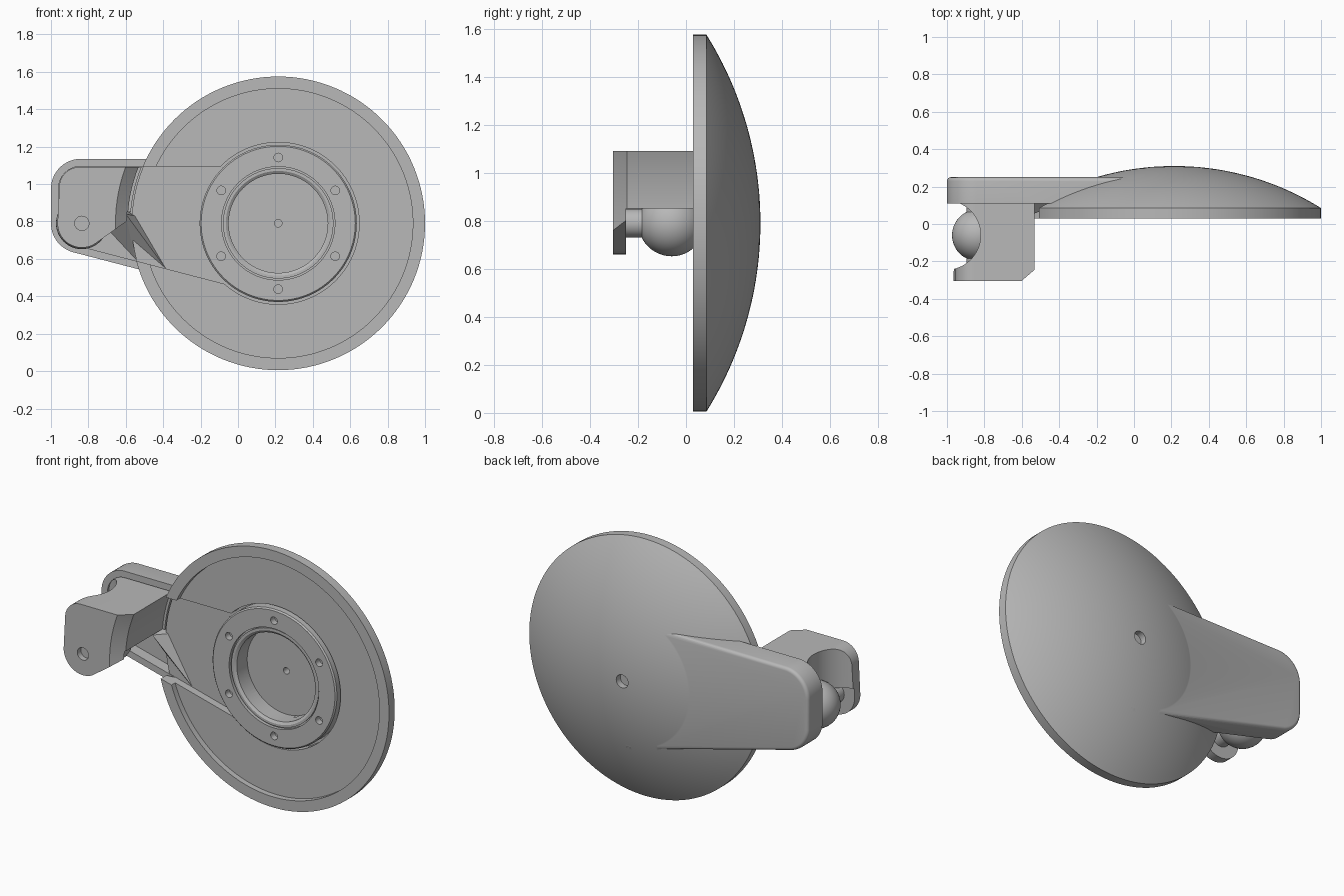
import bpy, bmesh, math
from mathutils import Vector, geometry

old = bpy.data.objects.get("Cube")
if old:
    bpy.data.objects.remove(old, do_unlink=True)

CX, CZ = 0.215, 0.79        # dish axis
BX, BY, BZ = -0.835, -0.06, 0.79   # ball centre

grey = bpy.data.materials.new("plain grey")
grey.use_nodes = True
grey.diffuse_color = (0.48, 0.48, 0.48, 1)
bsdf = next(n for n in grey.node_tree.nodes if n.type == 'BSDF_PRINCIPLED')
bsdf.inputs["Base Color"].default_value = grey.diffuse_color
bsdf.inputs["Roughness"].default_value = 0.6


def finish(name, bm):
    bmesh.ops.remove_doubles(bm, verts=bm.verts, dist=0.0001)
    bmesh.ops.recalc_face_normals(bm, faces=bm.faces)
    mesh = bpy.data.meshes.new(name)
    bm.to_mesh(mesh)
    bm.free()
    mesh.materials.append(grey)
    obj = bpy.data.objects.new(name, mesh)
    bpy.context.collection.objects.link(obj)
    return obj


def lathe(name, profile, x=CX, z=CZ, steps=96):
    """Revolve (radius, y) points about an axis along y."""
    bm = bmesh.new()
    vs = [bm.verts.new((x + r, y, z)) for r, y in profile]
    es = [bm.edges.new(p) for p in zip(vs, vs[1:])]
    bmesh.ops.spin(bm, geom=vs + es, cent=(x, 0, z), axis=(0, 1, 0),
                   angle=math.tau, steps=steps)
    return finish(name, bm)


def rod(name, x, z, r, y0, y1, steps=48):
    return lathe(name, [(0, y0), (r, y0), (r, y1), (0, y1)], x, z, steps)


def hull(circles, inset=0.0, n=64):
    """Outline stretched round circles given as (x, z, radius)."""
    pts = [Vector((x + (r - inset) * math.cos(math.tau * i / n),
                   z + (r - inset) * math.sin(math.tau * i / n)))
           for x, z, r in circles for i in range(n)]
    return [pts[i] for i in geometry.convex_hull_2d(pts)]


def prism(name, outline, y0, y1, round_back=0.0):
    bm = bmesh.new()
    front = bm.faces.new([bm.verts.new((p.x, y0, p.y)) for p in outline])
    ext = bmesh.ops.extrude_face_region(bm, geom=[front], use_keep_orig=True)
    back = [v for v in ext["geom"] if isinstance(v, bmesh.types.BMVert)]
    bmesh.ops.translate(bm, verts=back, vec=(0, y1 - y0, 0))
    if round_back:
        es = [e for e in bm.edges if all(abs(v.co.y - y1) < 1e-5 for v in e.verts)]
        bmesh.ops.bevel(bm, geom=es, offset=round_back, segments=4,
                        profile=0.5, affect='EDGES')
    return finish(name, bm)


def box(name, lo, hi):
    bm = bmesh.new()
    bmesh.ops.create_cube(bm, size=1)
    lo, hi = Vector(lo), Vector(hi)
    for v in bm.verts:
        v.co = (lo + hi) / 2 + v.co * (hi - lo)
    return finish(name, bm)


def combine(target, tool, operation='DIFFERENCE'):
    mod = target.modifiers.new("cut", 'BOOLEAN')
    mod.operation, mod.solver, mod.object = operation, 'EXACT', tool
    bpy.context.view_layer.objects.active = target
    bpy.ops.object.modifier_apply(modifier=mod.name)
    bpy.data.objects.remove(tool, do_unlink=True)


def smooth(obj, angle=30):
    bpy.ops.object.select_all(action='DESELECT')
    obj.select_set(True)
    bpy.context.view_layer.objects.active = obj
    bpy.ops.object.shade_smooth_by_angle(angle=math.radians(angle))


# Domed dish with a shallow recess in its front
R, edge, crown = 0.785, 0.085, 0.31
rise = crown - edge
sphere = (R * R + rise * rise) / (2 * rise)
cap = math.asin(R / sphere)
dome = [(sphere * math.sin(cap * (1 - i / 24)),
         crown - sphere * (1 - math.cos(cap * (1 - i / 24)))) for i in range(25)]
dish = lathe("dish_and_arm", [(0, 0.065), (0.72, 0.065), (0.72, 0.03), (R, 0.03)] + dome, steps=128)

# Tapered arm running behind the dish
ARM = [(-0.84, 0.975, 0.16), (-0.84, 0.79, 0.16), (0.0, 0.965, 0.17), (CX, 0.5, 0.145)]
combine(dish, prism("arm", hull(ARM), 0.11, 0.25, 0.02), 'UNION')

# Channel through the rim, deeper pocket in the arm, ring pocket and centre pit
inner = hull(ARM, 0.04)
combine(dish, prism("channel", inner, -0.05, 0.112))
pocket = prism("arm_pocket", inner, 0.05, 0.18)
combine(pocket, rod("pocket_limit", CX, CZ, R - 0.002, 0, 0.3, 128))
combine(dish, pocket)
combine(dish, rod("ring_pocket", CX, CZ, 0.433, 0, 0.114, 96))
combine(dish, rod("pit", CX, CZ, 0.265, 0, 0.16, 96))
combine(dish, rod("centre_hole", CX, CZ, 0.02, 0, 0.5, 32))
combine(dish, rod("counterbore", CX, CZ, 0.04, 0.27, 0.5, 32))
smooth(dish)

# Bolted ring with a groove round the pit
ring = lathe("mounting_ring", [(0.265, 0.13), (0.265, 0.06), (0.28, 0.05), (0.295, 0.05),
                               (0.295, 0.06), (0.303, 0.06), (0.303, 0.04), (0.412, 0.04),
                               (0.42, 0.048), (0.42, 0.13), (0.265, 0.13)])
for k in range(6):
    a = math.radians(30 + 60 * k)
    combine(ring, rod("bolt_hole", CX + 0.352 * math.cos(a), CZ + 0.352 * math.sin(a),
                      0.023, 0, 0.08, 24))
smooth(ring)

# Hinge bracket: a block with a front lug, hollowed round the ball
bracket = prism("hinge_bracket", hull([(BX, BZ, 0.13), (-0.85, 0.985, 0.105),
                                       (-0.5, 1.08, 0.01), (-0.53, 0.86, 0.01)]), -0.305, 0.2)
combine(bracket, box("underside_cut", (-1.1, -0.25, 0.5), (-0.4, 0.19, 0.85)))
bm = bmesh.new()
bmesh.ops.create_cone(bm, cap_ends=True, segments=64, radius1=0.185, radius2=0.185, depth=2)
bmesh.ops.translate(bm, verts=bm.verts, vec=(-1.005, BY, 0.8))
combine(bracket, finish("end_scoop", bm))
side = lathe("side_cut", [(0, -0.5), (0.87, -0.5), (0.87, -0.305), (0.805, -0.245),
                          (0.805, 0.11), (0.79, 0.11), (0.79, 0.3), (0, 0.3)], steps=128)
combine(bracket, side)
combine(bracket, rod("pin_hole", BX, BZ, 0.038, -0.4, -0.27, 32))
smooth(bracket)

# Sloped brace below the bracket
bm = bmesh.new()
for co in [(-0.69, 0.19, 0.74), (-0.6, 0.03, 0.84), (-0.38, 0.115, 0.54),
           (-0.55, 0.19, 0.59), (-0.55, 0.115, 0.83), (-0.6, 0.19, 0.86)]:
    bm.verts.new(co)
bmesh.ops.convex_hull(bm, input=bm.verts)
finish("brace", bm)

# Ball on its pin
rod("ball_pin", BX, BZ, 0.06, -0.252, 0.19)
bm = bmesh.new()
bmesh.ops.create_uvsphere(bm, u_segments=48, v_segments=24, radius=0.138)
bmesh.ops.translate(bm, verts=bm.verts, vec=(BX, BY, BZ))
smooth(finish("ball", bm))
smooth(bpy.data.objects["ball_pin"])
